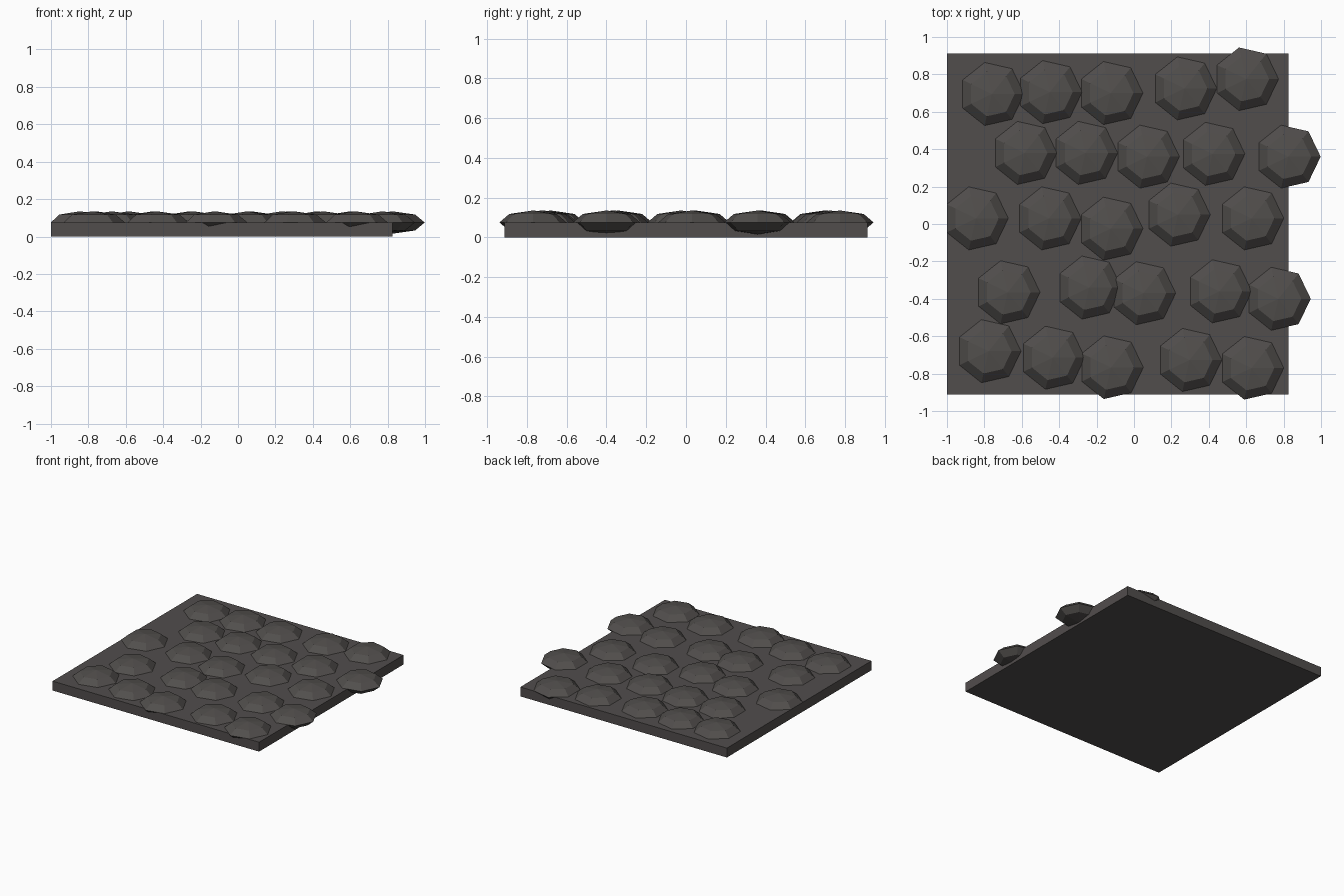
import bpy
import bmesh
from math import sin, cos, pi

cube = bpy.data.objects.get("Cube")
if cube:
    bpy.data.objects.remove(cube, do_unlink=True)


def make_material(name, color):
    material = bpy.data.materials.new(name)
    material.use_nodes = True
    material.diffuse_color = (*color, 1)
    shader = next(n for n in material.node_tree.nodes if n.type == "BSDF_PRINCIPLED")
    shader.inputs["Base Color"].default_value = (*color, 1)
    return material


def add_object(name, mesh, location):
    obj = bpy.data.objects.new(name, mesh)
    obj.location = location
    bpy.context.collection.objects.link(obj)
    return obj


def finish_mesh(name, bm, material):
    bmesh.ops.recalc_face_normals(bm, faces=bm.faces)
    mesh = bpy.data.meshes.new(name)
    bm.to_mesh(mesh)
    bm.free()
    mesh.materials.append(material)
    return mesh


SLAB_LEFT, SLAB_RIGHT, SLAB_HALF_DEPTH, SLAB_HEIGHT = -1, 0.825, 0.912, 0.075
STONE_SIDES, STONE_RADIUS, STONE_HALF_HEIGHT = 7, 0.173, 0.06

slab_color = make_material("dark grey slab", (0.083, 0.075, 0.073))
stone_color = make_material("dark grey stone", (0.083, 0.077, 0.073))

# Flat ground slab
bm = bmesh.new()
bmesh.ops.create_cube(bm, size=1)
bmesh.ops.scale(bm, verts=bm.verts,
                vec=(SLAB_RIGHT - SLAB_LEFT, 2 * SLAB_HALF_DEPTH, SLAB_HEIGHT))
add_object("ground_slab", finish_mesh("ground_slab", bm, slab_color),
           ((SLAB_LEFT + SLAB_RIGHT) / 2, 0, SLAB_HEIGHT / 2))

# One flattened seven-sided stone: three rings closed by two poles
bm = bmesh.new()
rings = []
for tilt in (-pi / 4, 0, pi / 4):
    ring = []
    for i in range(STONE_SIDES):
        turn = 2 * pi * i / STONE_SIDES
        radius = STONE_RADIUS * cos(tilt)
        ring.append(bm.verts.new((radius * cos(turn), radius * sin(turn),
                                  STONE_HALF_HEIGHT * sin(tilt))))
    rings.append(ring)
bottom = bm.verts.new((0, 0, -STONE_HALF_HEIGHT))
top = bm.verts.new((0, 0, STONE_HALF_HEIGHT))
for i in range(STONE_SIDES):
    j = (i + 1) % STONE_SIDES
    for low, high in zip(rings, rings[1:]):
        bm.faces.new((low[i], low[j], high[j], high[i]))
    bm.faces.new((bottom, rings[0][j], rings[0][i]))
    bm.faces.new((top, rings[-1][i], rings[-1][j]))
stone_mesh = finish_mesh("cobblestone", bm, stone_color)

# Rows of half-sunk cobblestones, back to front
stone_rows = [
    [(-.76, .695), (-.45, .705), (-.125, .7), (.27, .725), (.6, .775)],
    [(-.585, .38), (-.26, .38), (.07, .36), (.42, .375), (.825, .36)],
    [(-.845, .03), (-.455, .03), (-.125, -.025), (.235, .05), (.628, .03)],
    [(-.675, -.365), (-.24, -.34), (.05, -.37), (.457, -.36), (.772, -.4)],
    [(-.777, -.68), (-.435, -.715), (-.123, -.767), (.297, -.727), (.628, -.77)],
]
for r, row in enumerate(stone_rows, 1):
    for c, (x, y) in enumerate(row, 1):
        add_object(f"cobblestone_row{r}_{c}", stone_mesh, (x, y, SLAB_HEIGHT))
